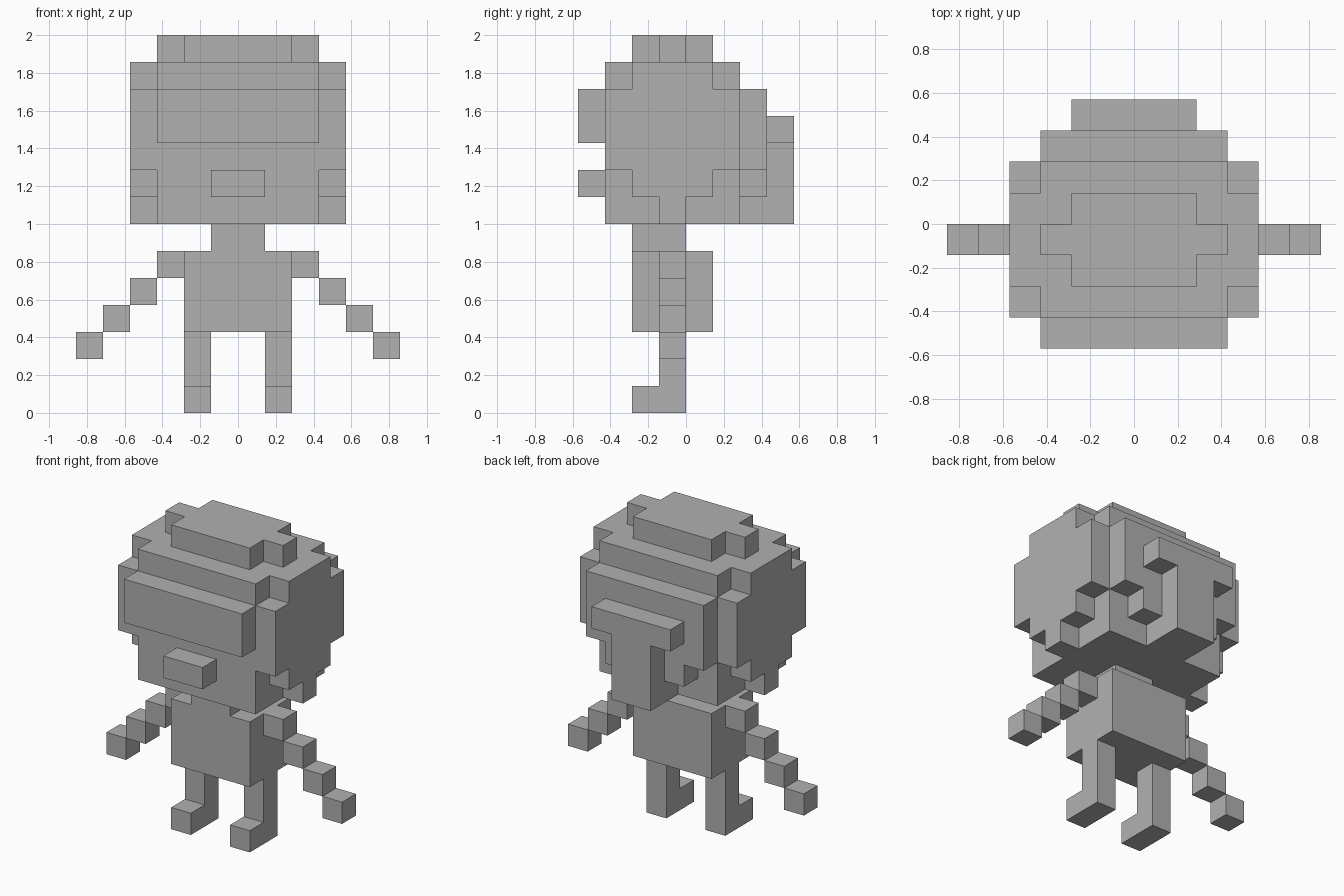
import bpy, bmesh
from mathutils import Vector

if "Cube" in bpy.data.objects:
    bpy.data.objects.remove(bpy.data.objects["Cube"])

U = 1 / 7  # edge of one cube

grey = bpy.data.materials.new("plain grey")
grey.diffuse_color = (0.44, 0.44, 0.44, 1)
grey.use_nodes = True
grey.node_tree.nodes["Principled BSDF"].inputs["Base Color"].default_value = grey.diffuse_color


def block(x0, x1, y0, y1, z0, z1):
    """Cells of a box given in cube units."""
    return {(x, y, z) for x in range(x0, x1) for y in range(y0, y1) for z in range(z0, z1)}


def mid(half, y0, y1, z0, z1):
    """Box centred on x = 0."""
    return block(-half, half, y0, y1, z0, z1)


def mirror(cells):
    return {(-x - 1, y, z) for x, y, z in cells}


# skull: rounded in steps at the crown, the sides and the back
skull = (mid(2, -2, 1, 13, 14) | mid(3, -1, 0, 13, 14)      # crown
         | mid(3, -3, 2, 7, 13) | mid(4, -2, 1, 12, 13)     # core, upper step
         | mid(4, -3, 2, 9, 12)                             # sides
         | mid(4, -2, 1, 8, 9) | mid(4, -1, 0, 7, 8)        # side steps down
         | mid(3, 2, 3, 9, 12) | mid(2, 2, 3, 8, 9) | mid(1, 2, 3, 7, 8))  # back steps
arm = set().union(*(block(2 + i, 3 + i, -1, 0, 5 - i, 6 - i) for i in range(4)))
leg = block(1, 2, -1, 0, 0, 3)
foot = block(1, 2, -2, -1, 0, 1)

parts = {
    "skull": skull,
    "brow_band": mid(3, -4, -3, 10, 12),
    "nose": mid(1, -4, -3, 8, 9),
    "back_hair": mid(2, 3, 4, 10, 11) | mid(1, 3, 4, 7, 10),
    "neck": mid(1, -2, 0, 6, 7),
    "torso": mid(2, -2, 1, 3, 6),
    "right_arm": arm, "left_arm": mirror(arm),
    "right_leg": leg, "left_leg": mirror(leg),
    "right_foot": foot, "left_foot": mirror(foot),
}
solid = set().union(*parts.values())


def build(name, cells):
    """Make only the outer cube faces, then merge flat areas."""
    bm = bmesh.new()
    for cell in cells:
        c = Vector(cell) + Vector((0.5, 0.5, 0.5))
        for axis in range(3):
            for sign in (-1, 1):
                n = Vector((0, 0, 0))
                n[axis] = sign
                if tuple(int(a + b) for a, b in zip(cell, n)) in solid:
                    continue
                u = Vector((0, 0, 0))
                u[(axis + 1) % 3] = 1
                v = n.cross(u)
                bm.faces.new([bm.verts.new((c + (n + u * a + v * b) / 2) * U)
                              for a, b in ((-1, -1), (1, -1), (1, 1), (-1, 1))])
    bmesh.ops.remove_doubles(bm, verts=bm.verts, dist=0.001)
    bmesh.ops.dissolve_limit(bm, angle_limit=0.01, verts=bm.verts, edges=bm.edges)
    mesh = bpy.data.meshes.new(name)
    bm.to_mesh(mesh)
    bm.free()
    mesh.materials.append(grey)
    bpy.context.collection.objects.link(bpy.data.objects.new(name, mesh))


for name, cells in parts.items():
    build(name, cells)
